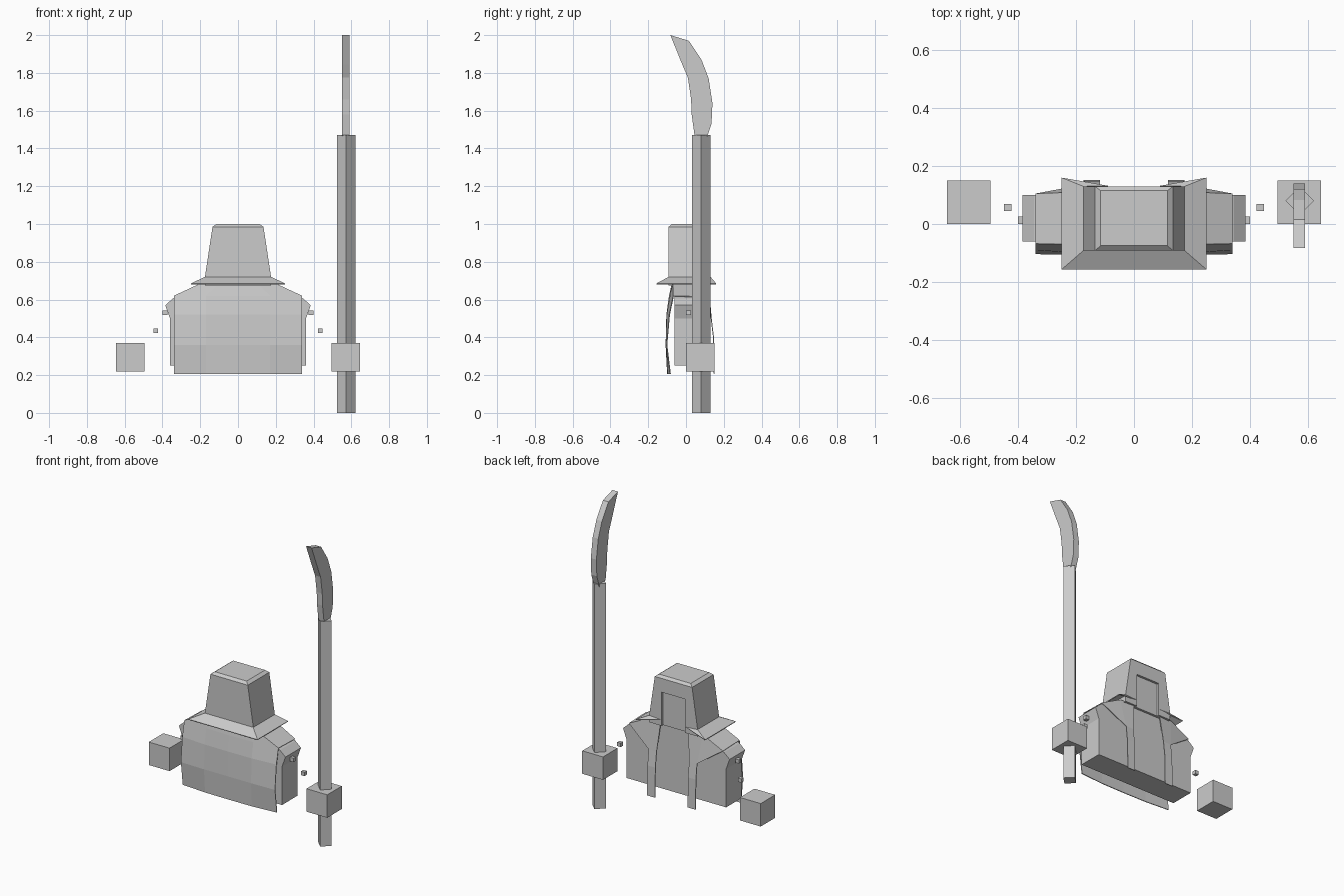
import bpy

if "Cube" in bpy.data.objects:
    bpy.data.objects.remove(bpy.data.objects["Cube"])


def mesh(name, verts, faces):
    me = bpy.data.meshes.new(name)
    me.from_pydata(verts, [], faces)
    ob = bpy.data.objects.new(name, me)
    bpy.context.collection.objects.link(ob)
    return ob


def box(name, center, size):
    bpy.ops.mesh.primitive_cube_add(size=1, location=center)
    ob = bpy.context.object
    ob.name = name
    ob.scale = size
    return ob


def loft(name, rings):
    """Closed solid through rings of equal length."""
    n = len(rings[0])
    verts = [p for r in rings for p in r]
    faces = [tuple(range(n))[::-1], tuple(range(len(verts) - n, len(verts)))]
    for k in range(len(rings) - 1):
        for i in range(n):
            j = (i + 1) % n
            faces.append((k * n + i, k * n + j, k * n + n + j, k * n + n + i))
    return mesh(name, verts, faces)


def rect(x, y0, y1, z):
    return [(-x, y0, z), (x, y0, z), (x, y1, z), (-x, y1, z)]


def mirror(ob):
    m = ob.modifiers.new("mirror", "MIRROR")
    m.use_clip = True
    return ob


def thicken(ob, t):
    m = ob.modifiers.new("thickness", "SOLIDIFY")
    m.thickness = t
    m.offset = -1
    return ob


# Torso with flared shoulders
half = [(0.36, 0.25), (0.36, 0.5), (0.385, 0.57), (0.345, 0.605), (0.2, 0.675)]
profile = half + [(-x, z) for x, z in reversed(half)]
loft("torso", [[(x, y, z) for x, z in reversed(profile)] for y in (0.1, -0.06)])

# Hat crown with a recessed panel in the back
hat = loft("hat_crown", [
    rect(0.175, -0.092, 0.13, 0.675), rect(0.175, -0.092, 0.13, 0.72),
    rect(0.135, -0.092, 0.13, 0.985), rect(0.115, -0.075, 0.115, 1.0)])
cutter = box("hat_panel_cutter", (0, 0.14, 0.78), (0.17, 0.05, 0.23))
cutter.hide_render = True
cutter.hide_viewport = True
cut = hat.modifiers.new("panel", "BOOLEAN")
cut.operation = "DIFFERENCE"
cut.object = cutter
cut.solver = "EXACT"

# Sloping hat brim, open at the back
brim = mesh("hat_brim", [
    (0, -0.092, 0.72), (0.175, -0.092, 0.72), (0.175, 0.13, 0.72),
    (0, -0.157, 0.685), (0.25, -0.157, 0.685), (0.25, 0.16, 0.685),
    (0.09, 0.132, 0.715)],
    [(0, 3, 4, 1), (1, 4, 5, 2), (2, 5, 6)])
thicken(mirror(brim), 0.005)

# Tabard: bulging front, shoulder tops and narrow back straps
rows = [(0.205, (-0.10, -0.098, -0.085), (0, 0.17, 0.34)),
        (0.36, (-0.108, -0.108, -0.104), (0, 0.17, 0.34)),
        (0.52, (-0.104, -0.102, -0.09), (0, 0.17, 0.34)),
        (0.62, (-0.09, -0.085, -0.068), (0, 0.17, 0.34)),
        (0.685, (-0.075, -0.075, -0.07), (0, 0.1, 0.2))]
verts = [(x, y, z) for z, ys, xs in rows for x, y in zip(xs, ys)]
faces = []
for r in range(4):
    for c in range(2):
        a = r * 3 + c
        faces.append((a, a + 1, a + 4, a + 3))
verts += [(0.34, 0.105, 0.615), (0.2, 0.11, 0.685), (0.1, 0.12, 0.685),
          (0.175, 0.136, 0.5), (0.118, 0.136, 0.5),
          (0.175, 0.148, 0.4), (0.118, 0.148, 0.4),
          (0.175, 0.152, 0.205), (0.118, 0.152, 0.205)]
faces += [(11, 15, 16, 14), (15, 18, 16), (16, 18, 19, 17),
          (18, 20, 21, 19), (20, 22, 23, 21)]
thicken(mirror(mesh("tabard", verts, faces)), 0.005)

# Floating hands and arm beads
for s, side in ((-1, "left"), (1, "right")):
    box(side + "_hand", (s * 0.57, 0.075, 0.295), (0.15, 0.15, 0.15))
    box(side + "_upper_bead", (s * 0.387, 0.013, 0.53), (0.025, 0.025, 0.025))
    box(side + "_lower_bead", (s * 0.436, 0.057, 0.435), (0.025, 0.025, 0.025))

# Four-sided pole
bpy.ops.mesh.primitive_cylinder_add(
    vertices=4, radius=0.049, depth=1.47, location=(0.572, 0.08, 0.735))
bpy.context.object.name = "pole"

# Curved blade
edge = [(0.105, 1.44), (0.135, 1.53), (0.14, 1.64), (0.12, 1.77), (0.082, 1.87),
        (0.015, 1.97), (-0.083, 2.0), (-0.02, 1.845), (0.01, 1.775),
        (0.027, 1.66), (0.03, 1.58), (0.045, 1.47)]
loft("blade", [[(x, y, z) for y, z in edge] for x in (0.55, 0.59)])
